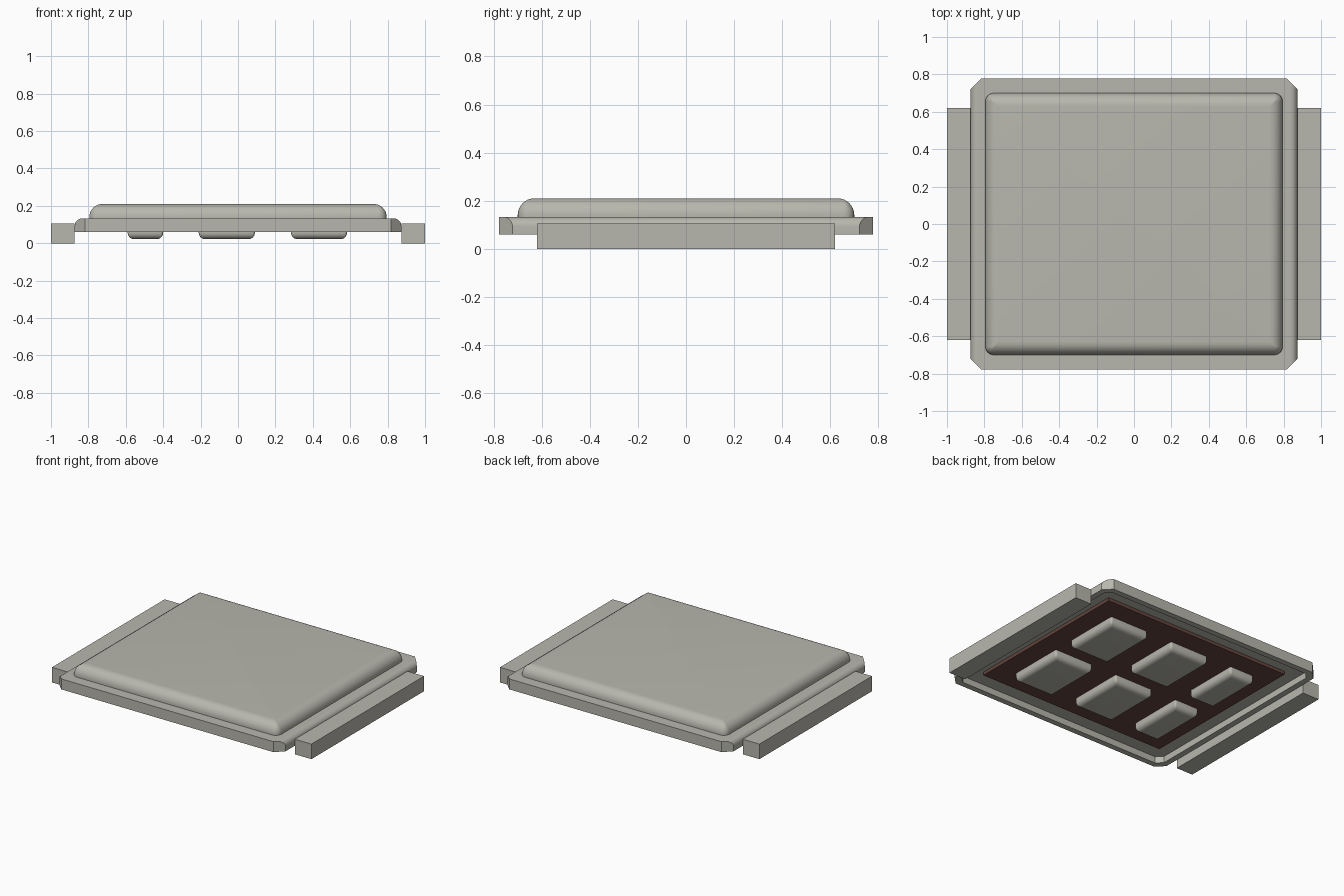
import bpy, bmesh
from math import sin, cos, pi, radians

cube = bpy.data.objects.get("Cube")
if cube:
    bpy.data.objects.remove(cube)


def material(name, rgb):
    mat = bpy.data.materials.new(name)
    mat.use_nodes = True
    mat.diffuse_color = (*rgb, 1)
    mat.node_tree.nodes["Principled BSDF"].inputs["Base Color"].default_value = (*rgb, 1)
    return mat


METAL = material("warm grey metal", (0.48, 0.475, 0.42))
BROWN = material("dark brown", (0.126, 0.059, 0.047))


def outline(hx, hy, corner, segs):
    """Rectangle with rounded corners; one segment gives a chamfer."""
    pts = []
    for quarter, (sx, sy) in enumerate([(1, 1), (-1, 1), (-1, -1), (1, -1)]):
        for i in range(segs + 1):
            a = (quarter + i / segs) * pi / 2
            pts.append((sx * (hx - corner) + corner * cos(a),
                        sy * (hy - corner) + corner * sin(a)))
    return pts


def loft(name, rings, mat, centre=(0, 0), smooth=True):
    """Skin a list of (outline, height) rings and cap both ends."""
    bm = bmesh.new()
    loops = [[bm.verts.new((x, y, z)) for x, y in pts] for pts, z in rings]
    for a, b in zip(loops, loops[1:]):
        for i in range(len(a)):
            j = (i + 1) % len(a)
            bm.faces.new((a[i], a[j], b[j], b[i]))
    bm.faces.new(loops[0])
    bm.faces.new(loops[-1])
    bmesh.ops.recalc_face_normals(bm, faces=bm.faces)
    mesh = bpy.data.meshes.new(name)
    bm.to_mesh(mesh)
    bm.free()
    mesh.materials.append(mat)
    obj = bpy.data.objects.new(name, mesh)
    obj.location = (*centre, 0)
    bpy.context.collection.objects.link(obj)
    if smooth:
        bpy.ops.object.select_all(action="DESELECT")
        obj.select_set(True)
        bpy.context.view_layer.objects.active = obj
        bpy.ops.object.shade_smooth_by_angle(angle=radians(35))
    return obj


def pillow(name, hx, hy, corner, base, tip, radius, centre=(0, 0)):
    """Block whose free end (tip) has a rounded edge all round."""
    side = 1 if tip > base else -1
    rings = [(outline(hx, hy, corner, 6), base)]
    for i in range(9):
        a = i / 8 * pi / 2
        inset = radius * (1 - cos(a))
        rings.append((outline(hx - inset, hy - inset, max(corner - inset, 0.004), 6),
                      tip - side * radius * (1 - sin(a))))
    return loft(name, rings, METAL, centre)


def box(name, hx, hy, z0, z1, mat, centre=(0, 0)):
    rect = [(hx, hy), (-hx, hy), (-hx, -hy), (hx, -hy)]
    return loft(name, [(rect, z0), (rect, z1)], mat, centre, smooth=False)


# Flange: chamfered corners, rounded long side edges, hollow underneath
HX, HY, CHAMFER, FILLET = 0.873, 0.777, 0.055, 0.04
rings = []
for i in range(9):
    a = (1 - i / 8) * pi / 2
    inset = FILLET * (1 - cos(a))
    rings.append((outline(HX - inset, HY, CHAMFER - inset, 1),
                  0.133 - FILLET * (1 - sin(a))))
rings.append((outline(HX, HY, CHAMFER, 1), 0.06))
hollow = outline(HX - 0.04, HY - 0.04, 0.04, 1)
rings += [(hollow, 0.06), (hollow, 0.105)]
loft("flange", rings, METAL)

# Raised lid
pillow("lid", 0.795, 0.70, 0.045, 0.13, 0.21, 0.07)

# Side legs
for name, side in (("left_leg", 1), ("right_leg", -1)):
    box(name, 0.0635, 0.62, 0, 0.105, METAL, (side * 0.9365, 0))

# Brown plate in the hollow
box("base_plate", 0.725, 0.615, 0.082, 0.11, BROWN)

# Contact pads in two rows
for row, y in (("back", 0.272), ("front", -0.272)):
    for col, x, hx in (("left", 0.433, 0.15), ("middle", -0.06, 0.15), ("right", -0.495, 0.095)):
        pillow(f"{row}_{col}_pad", hx, 0.2, 0.015, 0.09, 0.022, 0.035, (x, y))
